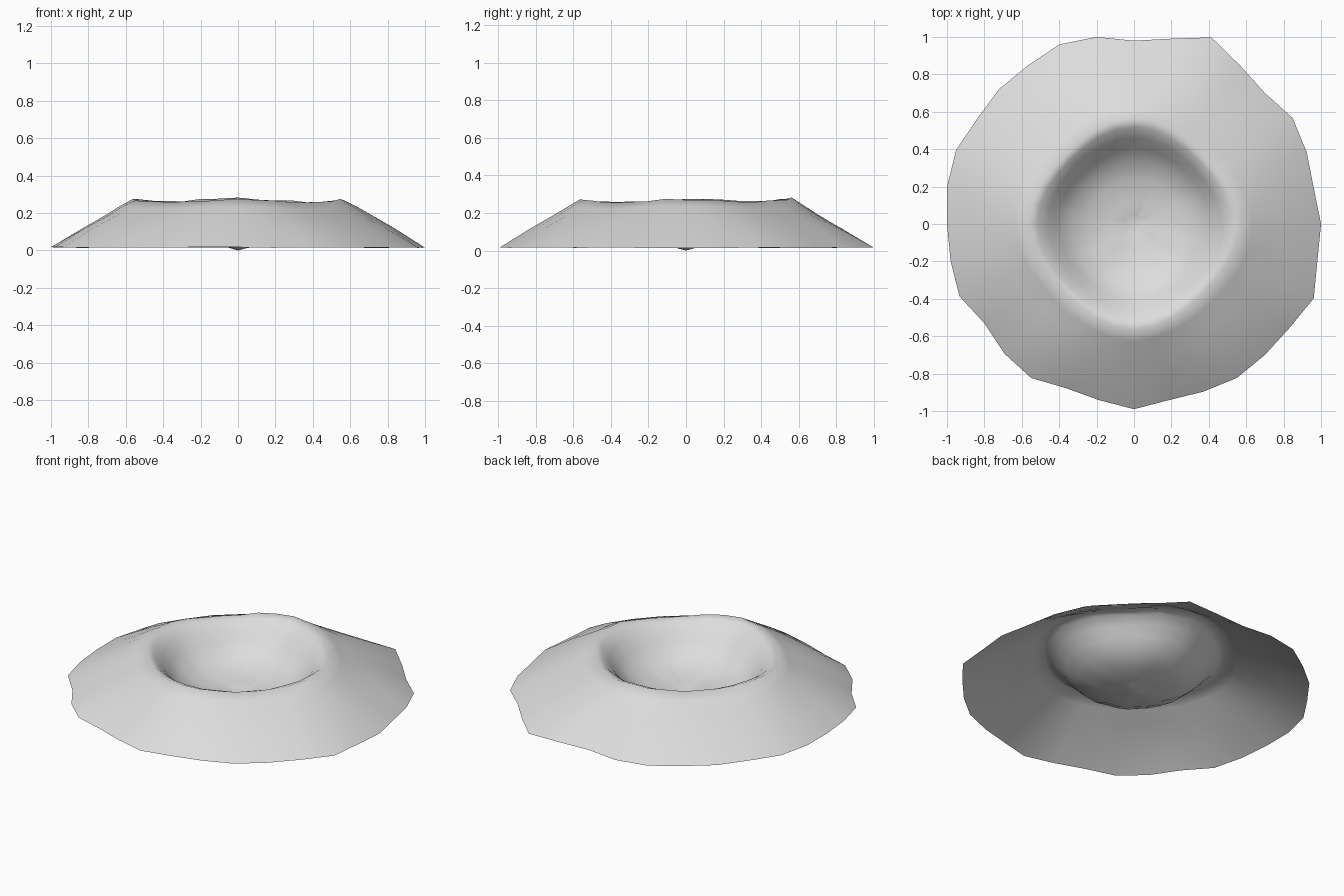
import bpy, bmesh, math, random

cube = bpy.data.objects.get("Cube")
if cube:
    bpy.data.objects.remove(cube, do_unlink=True)

random.seed(4)

# One grey stone material
stone = bpy.data.materials.new("light grey stone")
stone.use_nodes = True
grey = (0.72, 0.72, 0.72, 1)
stone.diffuse_color = grey
stone.node_tree.nodes["Principled BSDF"].inputs["Base Color"].default_value = grey

# Ragged outer edge: radius in each of 32 directions, counter-clockwise from +x
EDGE = [1.0, .98, 1.0, 1.02, .99, 1.02, 1.08, 1.01, .98, 1.02, 1.04, 1.02, 1.02, 1.01, 1.03, 1.02,
        1.0, 1.0, 1.01, .96, .98, .99, .95, .96, .99, .96, .97, .99, .99, 1.0, 1.04, 1.0]
SIDES = len(EDGE)

# Crater section from the foot, over the rim, down into the bowl (radius, height)
SECTION = [(1.0, .016), (.84, .115), (.69, .19), (.61, .232), (.54, .266), (.5, .25),
           (.45, .207), (.4, .148), (.34, .09), (.24, .042), (.12, .022), (.05, .015)]


def ring_point(radius, height, i):
    angle = 2 * math.pi * i / SIDES
    # The edge raggedness fades out towards the rim
    ragged = max(0, (radius - .5) / .5)
    # The rim is slightly square: wide and high on the axes, tight and low between
    on_rim = max(0, 1 - abs(radius - .55) / .25)
    square = math.cos(4 * angle)
    r = radius * (1 + (EDGE[i] - 1) * ragged + .045 * on_rim * square)
    z = height + on_rim * (.009 * square + .004 * math.sin(angle))
    # Uneven ground, roughest on the bowl wall
    rough = .005 if .2 < radius < .55 else .002
    z += random.uniform(-rough, rough)
    return r * math.cos(angle), r * math.sin(angle), z


# Open crater shell
bm = bmesh.new()
rings = [[bm.verts.new(ring_point(r, z, i)) for i in range(SIDES)] for r, z in SECTION]
for outer, inner in zip(rings, rings[1:]):
    for i in range(SIDES):
        j = (i + 1) % SIDES
        bm.faces.new((outer[i], outer[j], inner[j], inner[i]))
centre = bm.verts.new((0, 0, 0))
for i in range(SIDES):
    bm.faces.new((rings[-1][i], rings[-1][(i + 1) % SIDES], centre))
for face in bm.faces:
    face.smooth = True

mesh = bpy.data.meshes.new("crater")
bm.to_mesh(mesh)
bm.free()
mesh.materials.append(stone)
crater = bpy.data.objects.new("crater", mesh)
bpy.context.collection.objects.link(crater)
